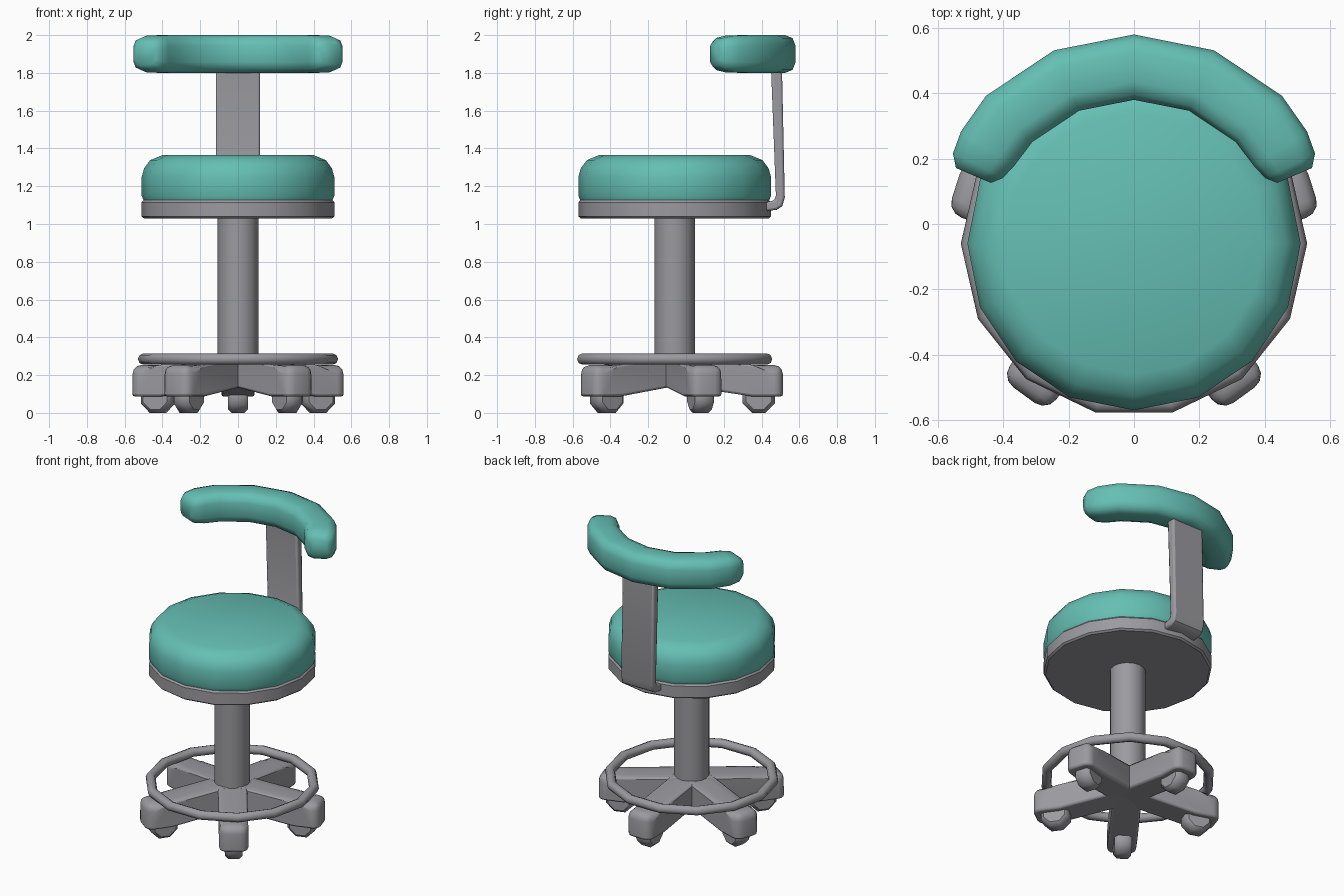
import bpy, bmesh, math
from mathutils import Matrix, Vector

if "Cube" in bpy.data.objects:
    bpy.data.objects.remove(bpy.data.objects["Cube"])

CY = -0.06  # y of the main axis


def material(name, rgb):
    m = bpy.data.materials.new(name)
    m.diffuse_color = (*rgb, 1)
    m.use_nodes = True
    m.node_tree.nodes["Principled BSDF"].inputs["Base Color"].default_value = m.diffuse_color
    return m


TEAL = material("teal_padding", (0.130, 0.520, 0.455))
GREY = material("grey_metal", (0.325, 0.325, 0.350))


def finish(name, bm, mat, angle, bevel=0.0):
    bmesh.ops.recalc_face_normals(bm, faces=bm.faces)
    me = bpy.data.meshes.new(name)
    bm.to_mesh(me)
    bm.free()
    me.materials.append(mat)
    ob = bpy.data.objects.new(name, me)
    bpy.context.collection.objects.link(ob)
    if bevel:
        mod = ob.modifiers.new("bevel", "BEVEL")
        mod.width, mod.segments = bevel, 2
        mod.limit_method, mod.angle_limit = "ANGLE", math.radians(50)
    bpy.ops.object.select_all(action="DESELECT")
    ob.select_set(True)
    bpy.context.view_layer.objects.active = ob
    bpy.ops.object.shade_smooth_by_angle(angle=math.radians(angle))
    return ob


def skin(bm, rings, close=False):
    """Join rings of points with quads; cap the ends unless closed in a loop."""
    vs = [[bm.verts.new(p) for p in r] for r in rings]
    n = len(vs[0])
    for k in range(len(vs) if close else len(vs) - 1):
        a, b = vs[k], vs[(k + 1) % len(vs)]
        for i in range(n):
            j = (i + 1) % n
            bm.faces.new((a[i], a[j], b[j], b[i]))
    if not close:
        bm.faces.new(vs[0])
        bm.faces.new(vs[-1])


def lathe(name, profile, sides, mat, angle=30, close=False):
    bm = bmesh.new()
    skin(bm, [[(r * math.cos(2 * math.pi * i / sides),
                CY + r * math.sin(2 * math.pi * i / sides), z)
               for i in range(sides)] for r, z in profile], close)
    return finish(name, bm, mat, angle)


def prism(profile, half):
    """Extrude a (depth, height) profile along local x."""
    bm = bmesh.new()
    skin(bm, [[(x, y, z) for y, z in profile] for x in (-half, half)])
    return bm


# seat, its plate and the column
lathe("seat_cushion", [(0.500, 1.125), (0.510, 1.15), (0.510, 1.25), (0.497, 1.295),
                       (0.465, 1.338), (0.400, 1.365)], 16, TEAL, 35)
lathe("seat_plate", [(0.498, 1.03), (0.51, 1.04), (0.51, 1.115), (0.497, 1.13)], 16, GREY, 30)
lathe("column", [(0.108, 0.16), (0.108, 1.035)], 16, GREY)

# foot ring
lathe("foot_ring", [(0.50 + 0.03 * math.cos(math.pi * k / 4), 0.285 + 0.03 * math.sin(math.pi * k / 4))
                    for k in range(8)], 14, GREY, 60, close=True)

# curved backrest: rounded-square section swept round the axis
section = []
for sx, sz in ((1, 1), (-1, 1), (-1, -1), (1, -1)):
    corner = [(0.1, 0.045), (0.084, 0.084), (0.045, 0.1)]
    if sx * sz < 0:
        corner.reverse()
    section += [(sx * a, sz * b) for a, b in corner]
stations = [(0, 1), (22.5, 1), (45, 1), (57, 0.97), (63.5, 0.85), (67, 0.58)]
stations = [(-a, s) for a, s in reversed(stations[1:])] + stations
bm = bmesh.new()
skin(bm, [[((0.54 - 0.006 * (s < 1) + s * u) * math.sin(math.radians(a)),
            CY + (0.54 - 0.006 * (s < 1) + s * u) * math.cos(math.radians(a)),
            1.9 + s * v) for u, v in section] for a, s in stations])
finish("backrest", bm, TEAL, 65)

# bent flat bar holding the backrest
bm = prism([(0.42, 1.068), (0.48, 1.075), (0.51, 1.095), (0.523, 1.14), (0.508, 1.83),
            (0.450, 1.83), (0.476, 1.15), (0.468, 1.125), (0.42, 1.115)], 0.117)
finish("backrest_bar", bm, GREY, 35, 0.012)

# five legs with casters, one pointing straight back
for k in range(5):
    place = Matrix.Translation((0, CY, 0)) @ Matrix.Rotation(math.radians(72 * k), 4, "Z")

    bm = prism([(-0.06, 0.15), (0.0, 0.15), (0.41, 0.087), (0.573, 0.087),
                (0.573, 0.254), (0.41, 0.254), (0.0, 0.312), (-0.06, 0.312)], 0.088)
    edges = []
    for e in bm.edges:
        a, b = e.verts[0].co, e.verts[1].co
        tip = a.y > 0.57 and b.y > 0.57
        top = min(a.z, b.z) > 0.2
        along = abs(a.x - b.x) < 1e-4
        if (top and along) or (tip and (top or along)):
            edges.append(e)
    bmesh.ops.bevel(bm, geom=edges, offset=0.048, segments=3, profile=0.5, affect="EDGES")
    leg = finish(f"leg_{k + 1}", bm, GREY, 40, 0.012)
    leg.matrix_world = place

    # wheel on a local x axle, with a flat facet on the floor
    bm = bmesh.new()
    rings = []
    for x, r in ((-0.053, 0.072), (-0.033, 0.092), (0.033, 0.092), (0.053, 0.072)):
        rings.append([(x, 0.445 + r * math.cos(math.pi * (i + 0.5) / 4),
                       0.085 + r * math.sin(math.pi * (i + 0.5) / 4)) for i in range(8)])
    skin(bm, rings)
    wheel = finish(f"caster_wheel_{k + 1}", bm, GREY, 46)
    wheel.matrix_world = place
